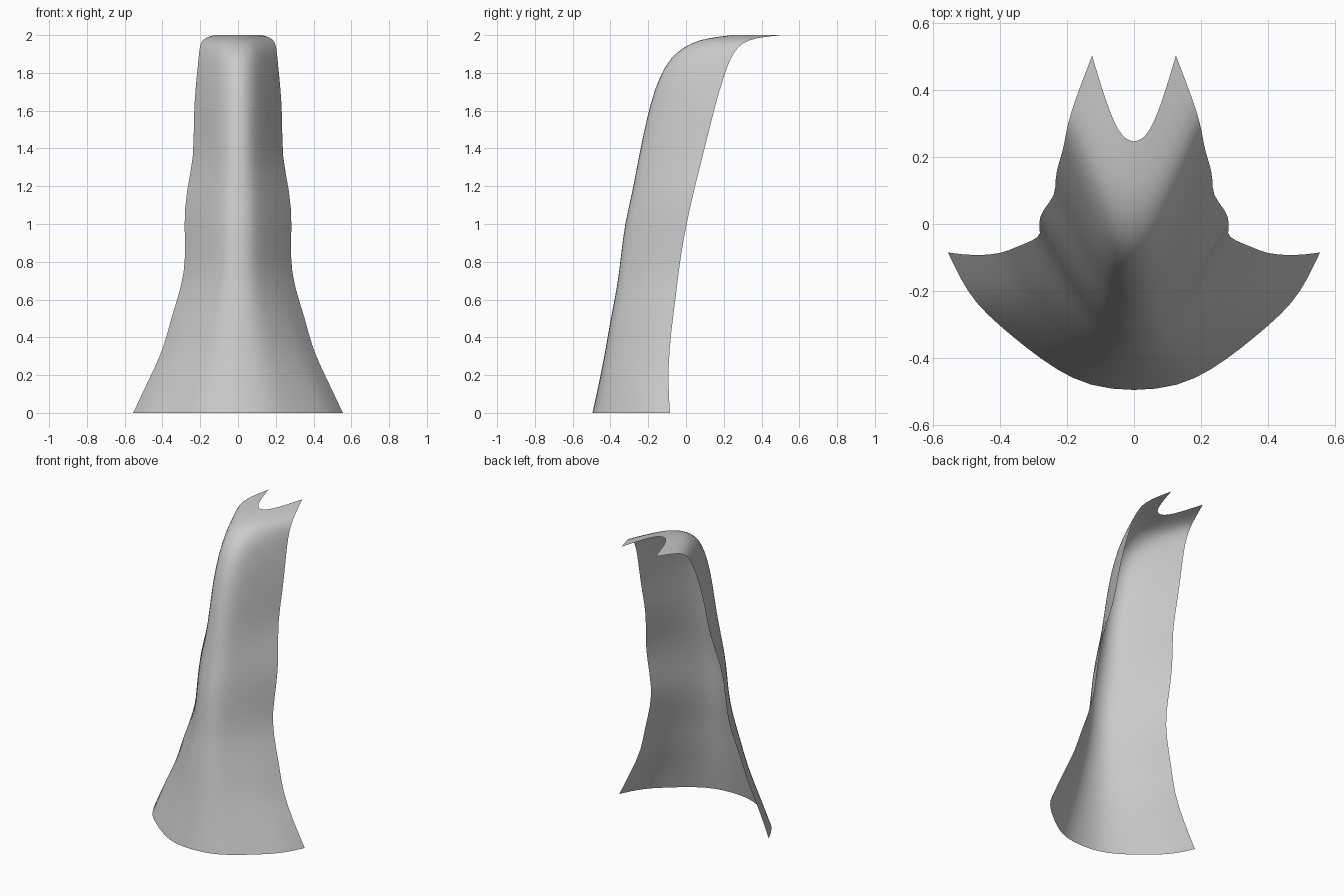
import bpy, bmesh

# Section stations: height, centre y, edge x, edge y
ROWS = [
    (0.00, -0.500, 0.555, -0.085), (0.17, -0.462, 0.475, -0.096),
    (0.34, -0.428, 0.392, -0.088), (0.50, -0.402, 0.356, -0.070),
    (0.67, -0.366, 0.297, -0.048), (0.82, -0.348, 0.276, -0.030),
    (1.00, -0.328, 0.286, 0.002), (1.17, -0.286, 0.275, 0.040),
    (1.35, -0.255, 0.232, 0.086), (1.55, -0.214, 0.236, 0.135),
    (1.72, -0.170, 0.225, 0.180), (1.84, -0.115, 0.212, 0.220),
    (1.91, -0.055, 0.206, 0.252), (1.96, 0.025, 0.198, 0.298),
    (1.985, 0.110, 0.178, 0.365), (2.00, 0.242, 0.125, 0.502),
]
# Half sections as (x fraction, depth fraction) at the foot, middle and tip
FOOT = [(0, 0), (.24, .036), (.42, .157), (.577, .313), (.72, .47), (.856, .64), (.937, .82), (1, 1)]
MID = [(0, 0), (.16, .025), (.28, .085), (.40, .20), (.54, .36), (.70, .57), (.86, .79), (1, 1)]
TIP = [(0, 0), (.22, .05), (.38, .15), (.50, .27), (.62, .42), (.74, .59), (.87, .79), (1, 1)]


def section(z):
    a, b, t = (FOOT, MID, z / 0.9) if z < 0.9 else (MID, TIP, (z - 0.9) / 1.1)
    return [(p[0] + (q[0] - p[0]) * t, p[1] + (q[1] - p[1]) * t) for p, q in zip(a, b)]


# Draped open sheet, lofted through mirrored sections
bm = bmesh.new()
grid = []
for z, yc, xe, ye in ROWS:
    half = [(u * xe, yc + v * (ye - yc)) for u, v in section(z)]
    full = [(-x, y) for x, y in reversed(half[1:])] + half
    grid.append([bm.verts.new((x, y, z)) for x, y in full])
for lo, hi in zip(grid, grid[1:]):
    for i in range(len(lo) - 1):
        bm.faces.new((lo[i], lo[i + 1], hi[i + 1], hi[i]))
for f in bm.faces:
    f.smooth = True
mesh = bpy.data.meshes.new("draped_sheet")
bm.to_mesh(mesh)
bm.free()
sheet = bpy.data.objects.new("draped_sheet", mesh)
bpy.context.collection.objects.link(sheet)

# Soften the loft while keeping its four corners
sub = sheet.modifiers.new("smooth", 'SUBSURF')
sub.levels = sub.render_levels = 1
sub.boundary_smooth = 'PRESERVE_CORNERS'
